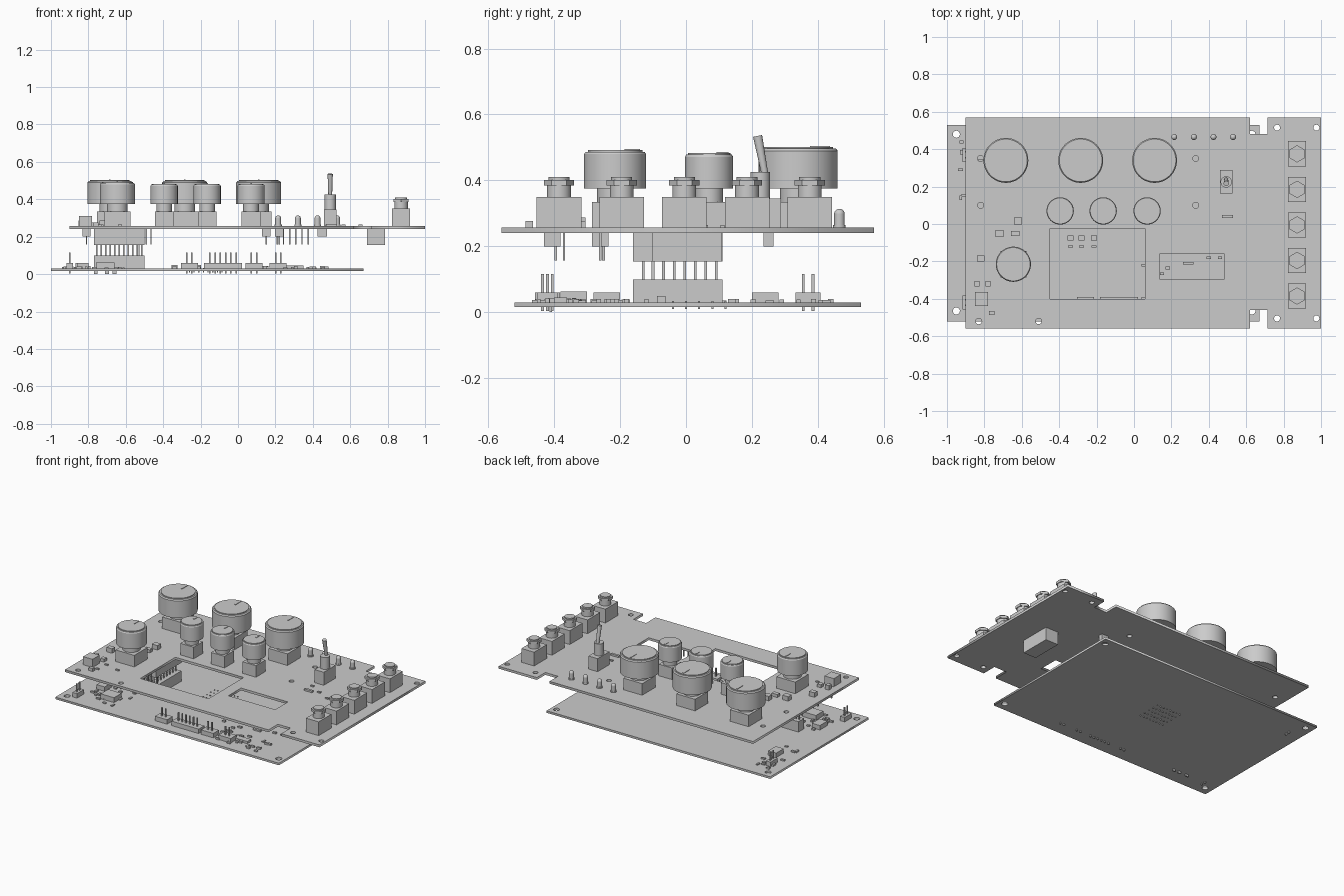
import bpy, bmesh, math, random
from mathutils import Matrix, Vector

cube = bpy.data.objects.get("Cube")
if cube:
    bpy.data.objects.remove(cube)

random.seed(4)
grey = bpy.data.materials.new("plain grey")
grey.use_nodes = True
COLOUR = (0.6, 0.6, 0.6, 1)
grey.diffuse_color = COLOUR
grey.node_tree.nodes["Principled BSDF"].inputs["Base Color"].default_value = COLOUR

TOP, UNDER = 0.257, 0.241       # upper board faces
LOW, LOW_UNDER = 0.03, 0.016    # lower board faces


class Part:
    """Collects boxes and cylinders into one named object."""
    def __init__(self, name):
        self.name, self.bm = name, bmesh.new()

    def box(self, x, y, z0, w, d, z1):
        m = Matrix.Translation((x, y, (z0 + z1) / 2)) @ Matrix.Diagonal((w, d, abs(z1 - z0), 1))
        bmesh.ops.create_cube(self.bm, size=1, matrix=m)

    def cyl(self, x, y, z0, z1, r, n=32, r2=None, turn=0):
        m = Matrix.Translation((x, y, (z0 + z1) / 2)) @ Matrix.Rotation(turn, 4, 'Z')
        bmesh.ops.create_cone(self.bm, cap_ends=True, segments=n, radius1=r,
                              radius2=r if r2 is None else r2, depth=z1 - z0, matrix=m)

    def done(self, smooth=False):
        mesh = bpy.data.meshes.new(self.name)
        self.bm.to_mesh(mesh)
        self.bm.free()
        return add(self.name, mesh, smooth)


def add(name, mesh, smooth=False):
    obj = bpy.data.objects.new(name, mesh)
    bpy.context.collection.objects.link(obj)
    mesh.materials.clear()
    mesh.materials.append(grey)
    if smooth:
        bpy.ops.object.select_all(action='DESELECT')
        obj.select_set(True)
        bpy.context.view_layer.objects.active = obj
        bpy.ops.object.shade_smooth_by_angle(angle=math.radians(35))
    return obj


def rect(x0, x1, y0, y1):
    return [(x0, y0), (x1, y0), (x1, y1), (x0, y1)]


def board(name, outline, holes, windows, z0, z1):
    """Flat sheet with round holes and rectangular windows."""
    curve = bpy.data.curves.new(name + "_outline", 'CURVE')
    curve.dimensions, curve.fill_mode, curve.extrude = '2D', 'BOTH', (z1 - z0) / 2
    loops = [outline] + windows
    for x, y, r in holes:
        loops.append([(x + r * math.cos(a * math.pi / 10), y + r * math.sin(a * math.pi / 10))
                      for a in range(20)])
    for loop in loops:
        s = curve.splines.new('POLY')
        s.points.add(len(loop) - 1)
        for p, (x, y) in zip(s.points, loop):
            p.co = (x, y, 0, 1)
        s.use_cyclic_u = True
    tmp = bpy.data.objects.new(name + "_tmp", curve)
    bpy.context.collection.objects.link(tmp)
    mesh = bpy.data.meshes.new_from_object(tmp.evaluated_get(bpy.context.evaluated_depsgraph_get()))
    bpy.data.objects.remove(tmp)
    mesh.transform(Matrix.Translation((0, 0, (z0 + z1) / 2)))
    add(name, mesh)


# Boards
upper = [(-0.9, -0.56), (0.62, -0.56), (0.62, -0.46), (0.715, -0.46), (0.715, -0.56), (1, -0.56),
         (1, 0.57), (0.715, 0.57), (0.715, 0.48), (0.62, 0.48), (0.62, 0.57), (-0.9, 0.57)]
holes = [(x, y, 0.016) for x in (-0.82, 0.33) for y in (0.1, 0.35)]
holes += [(x, y, 0.016) for x in (0.765, 0.975) for y in (-0.505, 0.515)]
holes += [(x, -0.52, 0.016) for x in (-0.83, -0.51)]
board("upper_board", upper, holes,
      [rect(-0.45, 0.06, -0.4, -0.025), rect(0.135, 0.485, -0.295, -0.16)], UNDER, TOP)
board("lower_board", rect(-1, 0.67, -0.52, 0.53),
      [(x, y, 0.019) for x in (-0.95, 0.63) for y in (-0.465, 0.48)], [], LOW_UNDER, LOW)


# Knobs on square potentiometers
def knob(label, x, y, r, top, body, shaft):
    pot = Part("potentiometer_" + label)
    pot.box(x, y, TOP, body, body, 0.335)
    pot.cyl(x, y, 0.335, 0.39, shaft)
    pot.done(True)
    k = Part("knob_" + label)
    k.cyl(x, y, 0.375, top - 0.012, r, 48)
    k.cyl(x, y, top - 0.012, top - 0.005, r, 48, r * 0.95)
    k.cyl(x, y, top - 0.005, top, r * 0.88, 48)
    k.box(x, y + r * 0.55, top, 0.008, r * 0.5, top + 0.003)
    k.done(True)


for i, x in enumerate((-0.685, -0.285, 0.11)):
    knob(f"large_{i}", x, 0.34, 0.12, 0.502, 0.14, 0.055)
for i, x in enumerate((-0.395, -0.165, 0.07)):
    knob(f"small_{i}", x, 0.07, 0.073, 0.483, 0.1, 0.042)
knob("medium", -0.645, -0.215, 0.094, 0.492, 0.14, 0.055)

# Row of jacks with hex nuts
for i in range(5):
    y = -0.385 + i * 0.19
    jack = Part(f"jack_{i}")
    jack.box(0.872, y, TOP, 0.095, 0.135, 0.35)
    jack.cyl(0.872, y, 0.35, 0.385, 0.036)
    jack.cyl(0.872, y, 0.385, 0.402, 0.046, 6)
    jack.cyl(0.872, y, 0.402, 0.41, 0.032)
    jack.done(True)

# Toggle switch
switch = Part("toggle_switch")
switch.box(0.493, 0.225, TOP, 0.068, 0.125, 0.345)
switch.cyl(0.493, 0.225, 0.345, 0.425, 0.03)
low, high = Vector((0.493, 0.24, 0.415)), Vector((0.493, 0.217, 0.535))
tilt = (high - low).to_track_quat('Z', 'Y').to_matrix().to_4x4()
bmesh.ops.create_cone(switch.bm, cap_ends=True, segments=20, radius1=0.01, radius2=0.014,
                      depth=(high - low).length, matrix=Matrix.Translation((low + high) / 2) @ tilt)
switch.box(0.45, 0.25, UNDER, 0.05, 0.03, 0.2)
switch.done(True)

# Indicator lamps with domed tops
for i in range(4):
    x = 0.215 + i * 0.105
    lamp = Part(f"lamp_{i}")
    lamp.cyl(x, 0.465, TOP, 0.265, 0.019, 20)
    lamp.cyl(x, 0.465, 0.265, 0.298, 0.016, 20)
    ball = Matrix.Translation((x, 0.465, 0.298))
    bmesh.ops.create_uvsphere(lamp.bm, u_segments=20, v_segments=10, radius=0.016, matrix=ball)
    lamp.done(True)

# Connector stack between the boards
stack = Part("board_connector")
for x, y, w, d in ((-0.635, -0.13, 0.27, 0.06), (-0.53, 0.005, 0.06, 0.21)):
    stack.box(x, y, LOW, w, d, 0.1)
    stack.box(x, y, 0.155, w, d, UNDER)
for i in range(11):
    stack.box(-0.755 + i * 0.024, -0.13, 0.1, 0.008, 0.008, 0.155)
for i in range(7):
    stack.box(-0.53, -0.1 + i * 0.032, 0.1, 0.008, 0.008, 0.155)
stack.done()

# Blocks and pins hanging under the upper board
hang = Part("underside_parts")
hang.box(0.738, 0.003, UNDER, 0.095, 0.21, 0.155)
for x, y in ((-0.81, -0.405), (0.15, -0.405), (0.22, -0.405), (-0.81, -0.26)):
    hang.box(x, y, UNDER, 0.045, 0.05, 0.2)
    hang.box(x, y + 0.01, 0.2, 0.008, 0.008, 0.158)
for i in range(6):
    hang.box(0.21 + i * 0.033, -0.37, UNDER, 0.007, 0.007, 0.158)
for x in (-0.49, -0.465):
    hang.box(x, -0.26, UNDER, 0.007, 0.007, 0.158)
hang.done()

# Pin headers on the lower board, with solder tails below
header = Part("pin_headers")
for x, y, pins, dx, dy in ((-0.26, -0.42, 2, 0.028, 0), (-0.08, -0.42, 6, 0.028, 0),
                           (0.085, -0.42, 2, 0.028, 0), (0.215, -0.42, 2, 0.028, 0),
                           (-0.9, 0.37, 2, 0, 0.03), (-0.9, -0.42, 2, 0, 0.03)):
    header.box(x, y, LOW, 0.035 + pins * dx, 0.06 + pins * dy / 4, 0.06)
    for i in range(pins):
        off = i - (pins - 1) / 2
        header.box(x + off * dx, y + off * dy, 0.004, 0.008, 0.008, 0.116)
for x in range(8):
    for y in range(5):
        header.box(-0.26 + x * 0.025, -0.04 + y * 0.04, 0.01, 0.006, 0.006, LOW + 0.004)
for x in (-0.76, -0.7, -0.66):
    header.box(x, -0.41, 0.001, 0.02, 0.008, LOW_UNDER)
header.done()

# Small parts on the upper board
chips = Part("upper_components")
for x, y, w, d, h in ((-0.62, 0.015, 0.043, 0.037, 0.03), (-0.72, -0.05, 0.043, 0.037, 0.03),
                      (-0.635, -0.05, 0.043, 0.027, 0.02), (-0.82, -0.185, 0.04, 0.032, 0.03),
                      (-0.84, -0.32, 0.027, 0.03, 0.03), (-0.78, -0.32, 0.027, 0.03, 0.02),
                      (-0.815, -0.4, 0.07, 0.075, 0.055), (-0.76, -0.475, 0.03, 0.022, 0.02),
                      (0.5, 0.04, 0.06, 0.016, 0.012)):
    chips.box(x, y, TOP, w, d, TOP + h)
for x, y in ((-0.73, -0.36), (-0.63, -0.385), (-0.74, -0.44), (0.48, 0.11), (0.565, 0.06), (0.655, 0.015)):
    chips.box(x, y, TOP, 0.022, 0.012, TOP + 0.008)
chips.done()

# Small parts on the lower board
chips = Part("lower_components")
chips.box(-0.71, -0.34, LOW, 0.1, 0.08, 0.063)
chips.box(0.3, -0.38, LOW, 0.1, 0.04, 0.045)
chips.box(-0.84, 0.24, LOW, 0.06, 0.08, 0.06)
chips.box(-0.83, -0.24, LOW, 0.06, 0.08, 0.06)
for x in (-0.34, -0.28, -0.215):
    chips.box(x, -0.075, LOW, 0.032, 0.027, 0.05)
    chips.box(x, -0.12, LOW, 0.027, 0.012, 0.04)
for x, y, w in ((0.29, -0.21, 0.055), (0.4, -0.18, 0.025), (0.46, -0.18, 0.02),
                (0.18, -0.235, 0.025), (0.15, -0.265, 0.02), (0.05, -0.22, 0.02)):
    chips.box(x, y, LOW, w, 0.014, 0.04)
for x0, x1, y0, y1, count in ((0.12, 0.52, -0.46, -0.31, 28), (-0.92, -0.6, -0.46, -0.18, 16),
                              (-0.94, -0.8, 0.1, 0.45, 14)):
    for _ in range(count):
        w, d = random.choice(((0.026, 0.013), (0.013, 0.026), (0.02, 0.016)))
        chips.box(random.uniform(x0, x1), random.uniform(y0, y1), LOW, w, d, random.uniform(0.036, 0.043))
chips.done()
